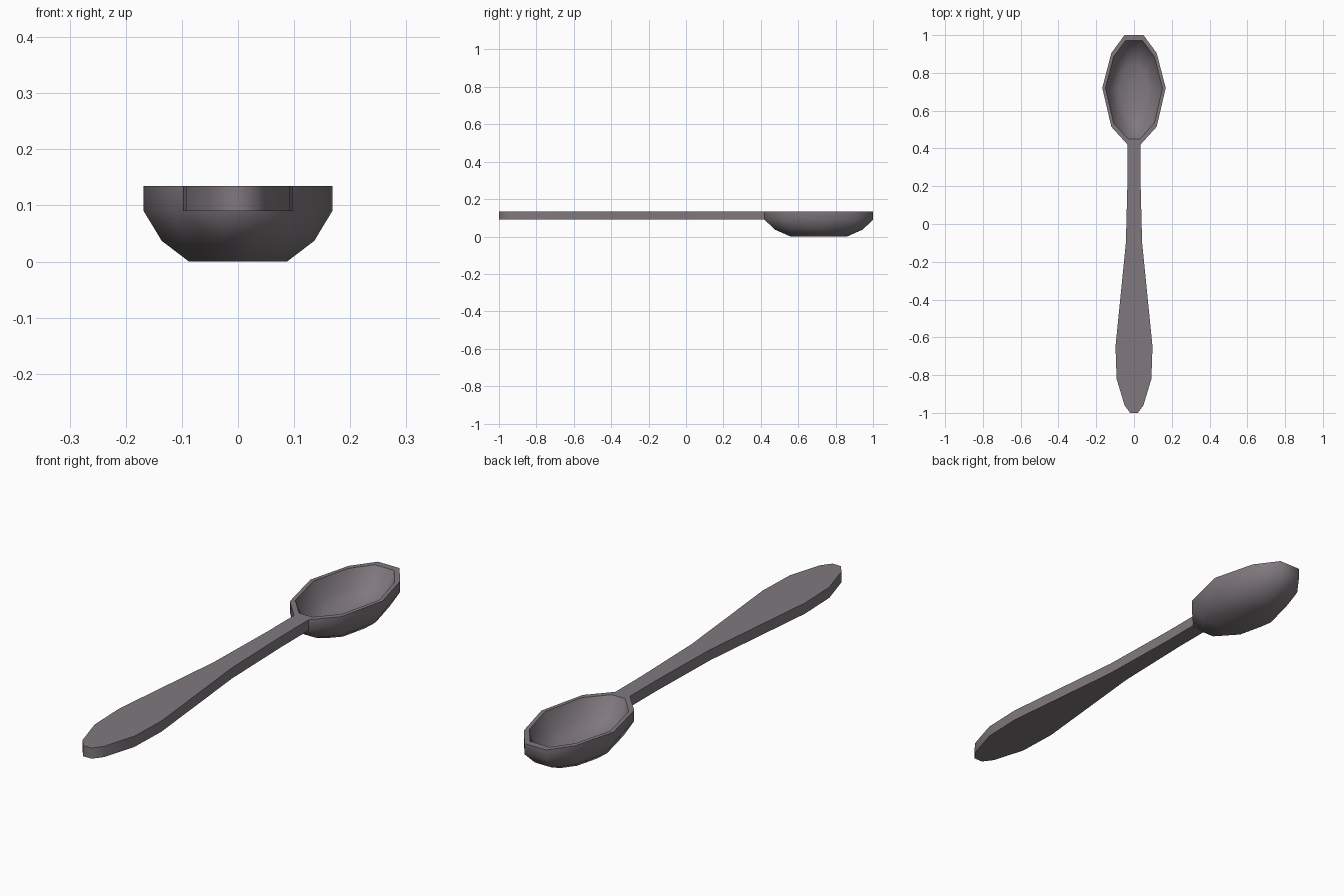
import bpy, bmesh, math

if "Cube" in bpy.data.objects:
    bpy.data.objects.remove(bpy.data.objects["Cube"])

steel = bpy.data.materials.new("warm grey metal")
steel.diffuse_color = (0.215, 0.19, 0.21, 1)
steel.use_nodes = True
steel.node_tree.nodes["Principled BSDF"].inputs["Base Color"].default_value = steel.diffuse_color

TOP, UNDER = 0.135, 0.09


def mirrored(half):
    """Close a half outline (x > 0) into a full loop around x = 0."""
    return half + [(-x, y) for x, y in reversed(half)]


def finish(name, bm, angle):
    bmesh.ops.recalc_face_normals(bm, faces=bm.faces)
    mesh = bpy.data.meshes.new(name)
    bm.to_mesh(mesh)
    bm.free()
    mesh.materials.append(steel)
    ob = bpy.data.objects.new(name, mesh)
    bpy.context.collection.objects.link(ob)
    bpy.ops.object.select_all(action='DESELECT')
    ob.select_set(True)
    bpy.context.view_layer.objects.active = ob
    bpy.ops.object.shade_smooth_by_angle(angle=math.radians(angle))
    return ob


# Bowl: one outline scaled into rings, from outer base over the rim to the inner floor
outline = mirrored([(0.05, 1.0), (0.12, 0.905), (0.168, 0.72), (0.12, 0.515), (0.034, 0.42)])
CY = 0.71
rings = [(0.52, 0.0), (0.81, 0.037), (1.0, UNDER), (1.0, TOP),
         (0.9, TOP), (0.74, 0.064), (0.46, 0.028)]
bm = bmesh.new()
loops = [[bm.verts.new((x * s, CY + (y - CY) * s, z)) for x, y in outline] for s, z in rings]
n = len(outline)
for a, b in zip(loops, loops[1:]):
    for i in range(n):
        j = (i + 1) % n
        bm.faces.new((a[i], a[j], b[j], b[i]))
bm.faces.new(loops[0])
bm.faces.new(loops[-1])
finish("bowl", bm, 55)

# Handle: flat tapered paddle
outline = mirrored([(0.034, 0.42), (0.034, 0.25), (0.043, -0.1), (0.098, -0.65),
                    (0.092, -0.82), (0.05, -0.96), (0.02, -1.0)])
bm = bmesh.new()
face = bm.faces.new([bm.verts.new((x, y, UNDER)) for x, y in outline])
ext = bmesh.ops.extrude_face_region(bm, geom=[face])
for v in ext["geom"]:
    if isinstance(v, bmesh.types.BMVert):
        v.co.z = TOP
finish("handle", bm, 55)
